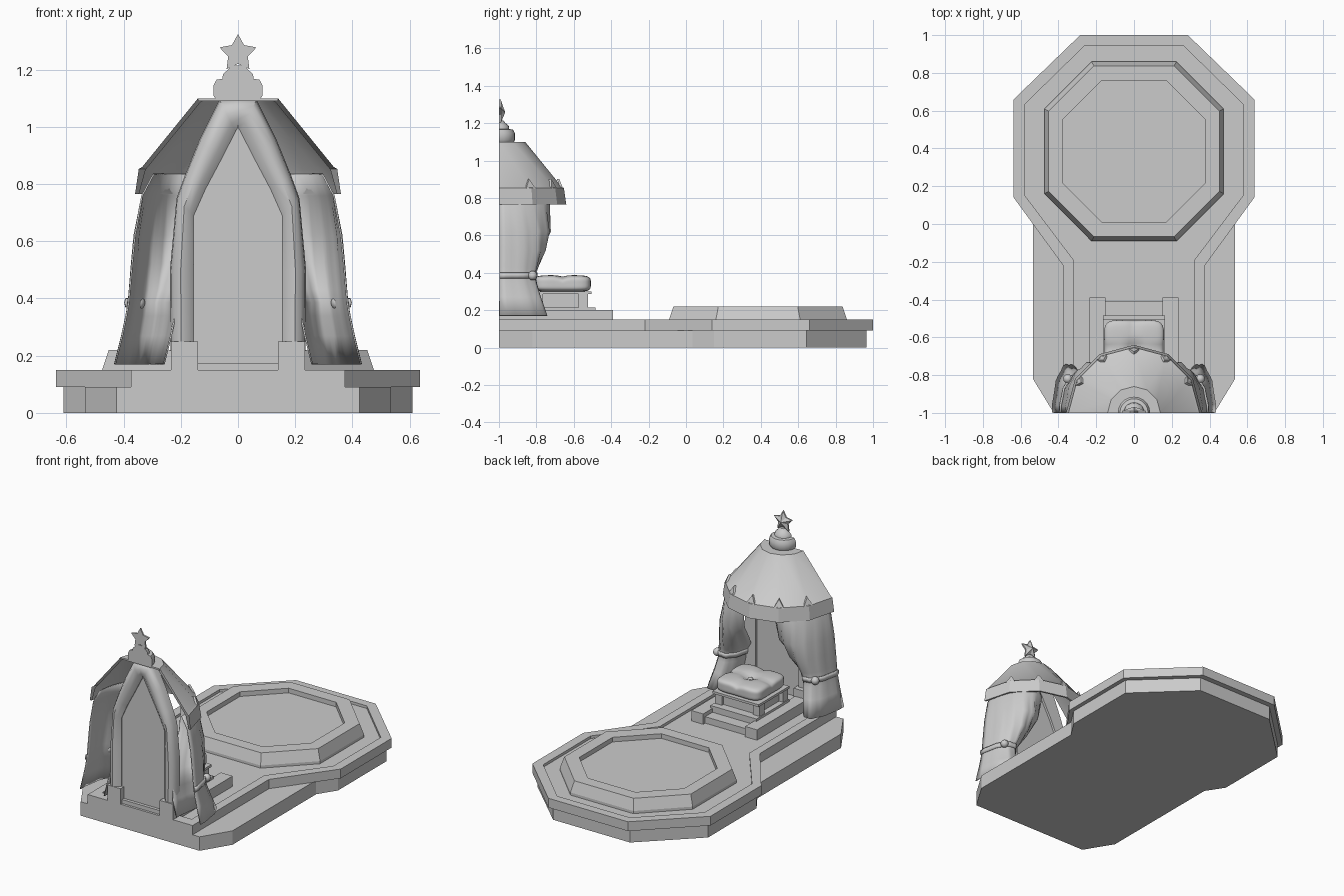
import bpy, bmesh, math
from mathutils import Vector

if "Cube" in bpy.data.objects:
    bpy.data.objects.remove(bpy.data.objects["Cube"], do_unlink=True)

GREY = (0.6, 0.6, 0.6, 1)
mat = bpy.data.materials.new("stone grey")
mat.use_nodes = True
mat.diffuse_color = GREY
mat.node_tree.nodes["Principled BSDF"].inputs["Base Color"].default_value = GREY


def finish(name, bm, smooth=None, thick=0):
    bmesh.ops.recalc_face_normals(bm, faces=bm.faces)
    me = bpy.data.meshes.new(name)
    bm.to_mesh(me)
    bm.free()
    me.materials.append(mat)
    ob = bpy.data.objects.new(name, me)
    bpy.context.collection.objects.link(ob)
    if thick:
        m = ob.modifiers.new("thickness", 'SOLIDIFY')
        m.thickness = thick
        m.offset = 0
    if smooth:
        bpy.ops.object.select_all(action='DESELECT')
        ob.select_set(True)
        bpy.context.view_layer.objects.active = ob
        bpy.ops.object.shade_smooth_by_angle(angle=math.radians(smooth))
    return ob


def loft(name, rows, closed=True, caps=True, smooth=None, thick=0):
    """Skin a list of equally long point rows."""
    bm = bmesh.new()
    vs = [[bm.verts.new(p) for p in row] for row in rows]
    n = len(rows[0])
    for a, b in zip(vs, vs[1:]):
        for i in range(n if closed else n - 1):
            j = (i + 1) % n
            bm.faces.new((a[i], a[j], b[j], b[i]))
    if caps:
        bm.faces.new(vs[0])
        bm.faces.new(vs[-1])
    return finish(name, bm, smooth, thick)


def box(name, x0, x1, y0, y1, z0, z1):
    return loft(name, [[(x0, y0, z), (x1, y0, z), (x1, y1, z), (x0, y1, z)] for z in (z0, z1)])


def sym(half):
    """Mirror a right-hand outline into a closed outline."""
    return half + [(-x, y) for x, y in reversed(half)]


def at(outline, z):
    return [(x, y, z) for x, y in outline]


def octagon(h, k, cy=0.385):
    return sym([(k, cy + h), (h, cy + k), (h, cy - k), (k, cy - h)])


# Stepped platform
foot = sym([(.275, .965), (.61, .645), (.61, .15), (.535, .035), (.535, -.82), (.425, -1)])
loft("platform_foot", [at(foot, 0), at(foot, .09)])
edge = sym([(.285, 1), (.637, .66), (.637, .14), (.375, -.22), (.375, -1)])
inner = sym([(.26, .945), (.577, .635), (.577, .15), (.32, -.19), (.32, -.93)])
loft("platform_deck", [at(edge, .09), at(edge, .15), at(inner, .15), at(inner, .133)])

# Raised octagonal stage with a sunken middle
stage_in = octagon(.375, .17)
loft("stage_ring", [at(octagon(.475, .225), .13), at(octagon(.475, .225), .15),
                    at(octagon(.452, .212), .22), at(stage_in, .22), at(stage_in, .19)])

# Pedestal with side arms and front posts
box("pedestal_floor", -.15, .15, -.985, -.41, .13, .175)
for s, side in ((1, "left"), (-1, "right")):
    xs = sorted((s * .15, s * .235))
    box(side + "_pedestal_arm", *xs, -.99, -.39, .13, .2)
    xs = sorted((s * .14, s * .235))
    box(side + "_front_post", *xs, -1, -.9, .14, .25)

# Stool
box("stool_base", -.165, .165, -.82, -.485, .17, .215)
box("stool_core", -.13, .13, -.79, -.54, .21, .285)
for sx in (-1, 1):
    for y in (-.79, -.55):
        box("stool_leg", sx * .135 - .025, sx * .135 + .025, y - .025, y + .025, .21, .285)
box("stool_seat", -.165, .165, -.82, -.505, .285, .3)

# Tufted cushion
bm = bmesh.new()
bmesh.ops.create_cube(bm, size=2)
bmesh.ops.subdivide_edges(bm, edges=bm.edges[:], cuts=11, use_grid_fill=True)
for v in bm.verts:
    p = v.co.copy()
    k = sum(abs(c) ** 5 for c in p) ** .2
    x, y, z = p / k
    if z > 0:
        r = math.hypot(x, y)
        z -= .75 * math.exp(-(r / .22) ** 2)
        z -= .3 * math.exp(-(min(abs(x), abs(y)) / .15) ** 2) * min(1, r)
    pinch = 1 - .07 * (math.cos(x * math.pi / 2) + math.cos(y * math.pi / 2)) * max(abs(x), abs(y))
    v.co = (x * .168 * pinch, -.66 + y * .16 * pinch, .342 + z * .045)
finish("cushion", bm, 60)
bm = bmesh.new()
bmesh.ops.create_uvsphere(bm, u_segments=10, v_segments=6, radius=.018)
bmesh.ops.translate(bm, verts=bm.verts, vec=(0, -.66, .357))
finish("cushion_button", bm, 60)

# Pointed arch frame with a rounded section
pairs = [((.235, .2), (.155, .2)), ((.238, .5), (.155, .5)), ((.215, .75), (.155, .69)),
         ((.186, .83), (.115, .78)), ((.135, .955), (.062, .88)), ((.065, 1.095), (.008, .985))]
pairs += [((0, 1.1), (0, 1.0))] + [((-a[0], a[1]), (-b[0], b[1])) for a, b in reversed(pairs)]
section = [(0, -.93), (.04, -.965), (.2, -.988), (.45, -.998), (.75, -.99), (1, -.97), (1, -.93)]
loft("arch_frame", [[(a[0] + (b[0] - a[0]) * t, y, a[1] + (b[1] - a[1]) * t) for t, y in section]
                    for a, b in pairs], smooth=40)
panel = sym([(0.17, .15), (.17, .69), (.07, .89), (.001, 1.03)])
loft("back_panel", [[(x, y, z) for x, z in panel] for y in (-.965, -.945)])


# Curtains: rows of height, outer x, middle x, depth, sweep angle
def drape(name, rows, s, thick):
    out = []
    for z, rx, xm, d, sweep in rows:
        row = []
        for i in range(19):
            a = math.radians(sweep) * i / 18
            fold = 1 + .025 * math.sin(i * 1.9) * (1 if z < .7 else 0)
            row.append((s * (xm + (rx - xm) * math.cos(a) * fold),
                        -.998 + d * math.sin(a) * fold, z))
        out.append(row)
    return loft(name, out, closed=False, caps=False, smooth=60, thick=thick)


curtain = [(.835, .295, .16, .25, 105), (.76, .335, .17, .268, 110), (.62, .36, .21, .268, 125),
           (.52, .37, .25, .24, 145), (.43, .378, .285, .205, 165), (.385, .382, .3, .19, 172),
           (.34, .39, .305, .2, 175), (.27, .405, .32, .22, 180), (.17, .43, .345, .255, 180)]
tie = [(.37, .388, .3, .196, 172), (.385, .392, .3, .2, 172), (.4, .388, .298, .199, 172)]
for s, side in ((1, "left"), (-1, "right")):
    drape(side + "_curtain", curtain, s, .006)
    drape(side + "_curtain_tie", tie, s, .01)
    bm = bmesh.new()
    bmesh.ops.create_uvsphere(bm, u_segments=12, v_segments=8, radius=.025)
    bmesh.ops.translate(bm, verts=bm.verts, vec=(s * .35, -.82, .385))
    finish(side + "_tie_knob", bm, 60)


# Half-round tent roof with a flared brim
def half_ring(r, z, n=6):
    return [(r * math.cos(math.pi * i / n), -1 + r * math.sin(math.pi * i / n), z)
            for i in range(n + 1)]


roof = [(.14, 1.1), (.335, .86), (.347, .853), (.36, .765), (.348, .765), (.325, .85), (.13, 1.09)]
loft("roof", [half_ring(r, z) for r, z in roof], closed=False, caps=False, smooth=25)
loft("roof_top", [half_ring(.14, 1.09), half_ring(.14, 1.1)])

# Pointed trims above the brim
for i in range(1, 6):
    a = math.pi * i / 6
    out, along = Vector((math.cos(a), math.sin(a), 0)), Vector((-math.sin(a), math.cos(a), 0))
    c = Vector((0, -1, 0))
    tri = [(.335, -.03, .85), (.335, .03, .85), (.315, 0, .9)]
    loft("brim_point", [[c + out * (r + e) + along * w + Vector((0, 0, z)) for r, w, z in tri]
                        for e in (-.005, .008)])

# Finial base and star
finial = [(.08, 1.1), (.086, 1.11), (.086, 1.145), (.075, 1.165), (.055, 1.168),
          (.052, 1.185), (.035, 1.2), (.022, 1.215)]
loft("finial_base", [half_ring(r, z, 10) for r, z in finial], smooth=40)


def star(scale, y):
    pts = []
    for i in range(10):
        r = scale * (.068 if i % 2 == 0 else .036)
        a = math.pi / 2 + i * math.pi / 5
        pts.append((r * math.cos(a), y, 1.257 + r * math.sin(a)))
    return pts


loft("finial_star", [star(1, -1), star(1, -.99), star(.05, -.968)])
